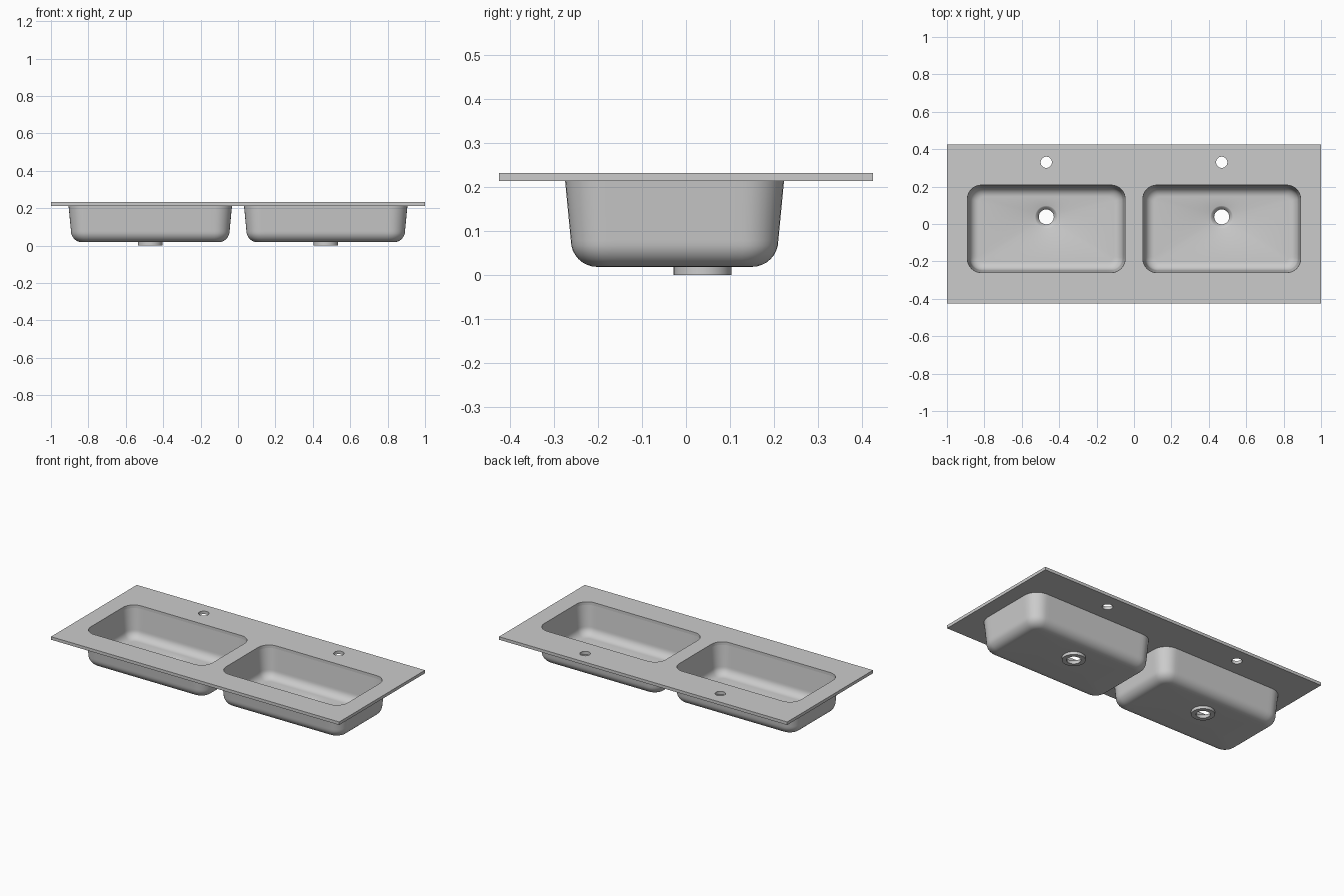
import bpy, bmesh
from math import sin, cos, pi, hypot

if "Cube" in bpy.data.objects:
    bpy.data.objects.remove(bpy.data.objects["Cube"])

CX, CY = 0.469, -0.026          # basin centre
DX, DY = 0.0, 0.064             # drain centre relative to the basin
Z_UNDER, Z_TOP = 0.213, 0.232   # slab faces


def rounded_rect(hx, hy, r, nx=1, ny=1, arc=8):
    """Counter-clockwise rounded rectangle with subdivided straights."""
    pts = []
    corners = [(1, 1, 0, nx), (-1, 1, 1, ny), (-1, -1, 2, nx), (1, -1, 3, ny)]
    for k, (sx, sy, q, n) in enumerate(corners):
        for i in range(arc + 1):
            a = (q + i / arc) * pi / 2
            pts.append((sx * (hx - r) + r * cos(a), sy * (hy - r) + r * sin(a)))
        tx, ty, tq, _ = corners[(k + 1) % 4]
        a = (q + 1) * pi / 2
        p = pts[-1]
        e = (tx * (hx - r) + r * cos(a), ty * (hy - r) + r * sin(a))
        for i in range(1, n):
            t = i / n
            pts.append((p[0] + (e[0] - p[0]) * t, p[1] + (e[1] - p[1]) * t))
    return pts


def circle(x, y, r, n=40):
    return [(x + r * cos(2 * pi * i / n), y + r * sin(2 * pi * i / n)) for i in range(n)]


def smooth(ob):
    bpy.ops.object.select_all(action='DESELECT')
    ob.select_set(True)
    bpy.context.view_layer.objects.active = ob
    bpy.ops.object.shade_smooth_by_angle(angle=0.6)


# Countertop slab: filled outline with basin openings and tap holes
cu = bpy.data.curves.new("countertop", 'CURVE')
cu.dimensions, cu.fill_mode = '2D', 'BOTH'
cu.extrude = (Z_TOP - Z_UNDER) / 2
outlines = [[(-1, -0.425), (1, -0.425), (1, 0.425), (-1, 0.425)]]
for s in (-1, 1):
    outlines.append([(s * CX + x, CY + y) for x, y in rounded_rect(0.422, 0.234, 0.075)])
    outlines.append(circle(s * CX, 0.33, 0.03))
for pts in outlines:
    sp = cu.splines.new('POLY')
    sp.points.add(len(pts) - 1)
    for p, (x, y) in zip(sp.points, pts):
        p.co = (x, y, 0, 1)
    sp.use_cyclic_u = True
slab = bpy.data.objects.new("countertop", cu)
slab.location.z = (Z_TOP + Z_UNDER) / 2
bpy.context.collection.objects.link(slab)
slab.select_set(True)
bpy.context.view_layer.objects.active = slab
bpy.ops.object.convert(target='MESH')
slab = bpy.context.view_layer.objects.active
bm = bmesh.new()
bm.from_mesh(slab.data)
bmesh.ops.remove_doubles(bm, verts=bm.verts, dist=1e-5)
bmesh.ops.recalc_face_normals(bm, faces=bm.faces)
bm.to_mesh(slab.data)
bm.free()
smooth(slab)


def wall(hx, hy, r, taper, fillet, floor):
    """Loops of one basin skin, from the rim down to the flat floor."""
    rings = [(0, Z_UNDER)]
    for i in range(9):
        a = i / 8 * pi / 2
        rings.append((taper + fillet * (1 - cos(a)), floor + fillet * (1 - sin(a))))
    return [[(x, y, z) for x, y in rounded_rect(hx - d, hy - d, max(r - d * 0.8, 0.012), 32, 14)]
            for d, z in rings]


def drain_ring(loop, r, z):
    """Circle whose points line up radially with the given floor loop."""
    out = []
    for x, y, _ in loop:
        d = hypot(x - DX, y - DY)
        out.append((DX + r * (x - DX) / d, DY + r * (y - DY) / d, z))
    return out


# Basin shell: inner skin, drain funnel, drain collar, outer skin
inner = wall(0.422, 0.234, 0.075, 0.012, 0.05, 0.034)
outer = wall(0.437, 0.249, 0.09, 0.013, 0.06, 0.018)
drain = [(0.060, 0.034), (0.056, 0.032), (0.050, 0.026), (0.044, 0.019),
         (0.040, 0.013), (0.040, 0.0), (0.066, 0.0), (0.066, 0.018)]
loops = inner + [drain_ring(inner[-1], r, z) for r, z in drain] + outer[::-1]
bm = bmesh.new()
rows = [[bm.verts.new(p) for p in lp] for lp in loops]
n = len(rows[0])
for a, b in zip(rows, rows[1:]):
    for i in range(n):
        j = (i + 1) % n
        bm.faces.new((a[j], a[i], b[i], b[j]))
me = bpy.data.meshes.new("basin")
bm.normal_update()
# Make the floor of the inner skin face upward
row_floor = bm.faces[:] [(len(inner) - 1) * n]
if row_floor.normal.z < 0:
    bmesh.ops.reverse_faces(bm, faces=bm.faces)
bm.to_mesh(me)
bm.free()
for name, s in (("basin_left", -1), ("basin_right", 1)):
    ob = bpy.data.objects.new(name, me)
    ob.location = (s * CX, CY, 0)
    bpy.context.collection.objects.link(ob)
smooth(ob)
